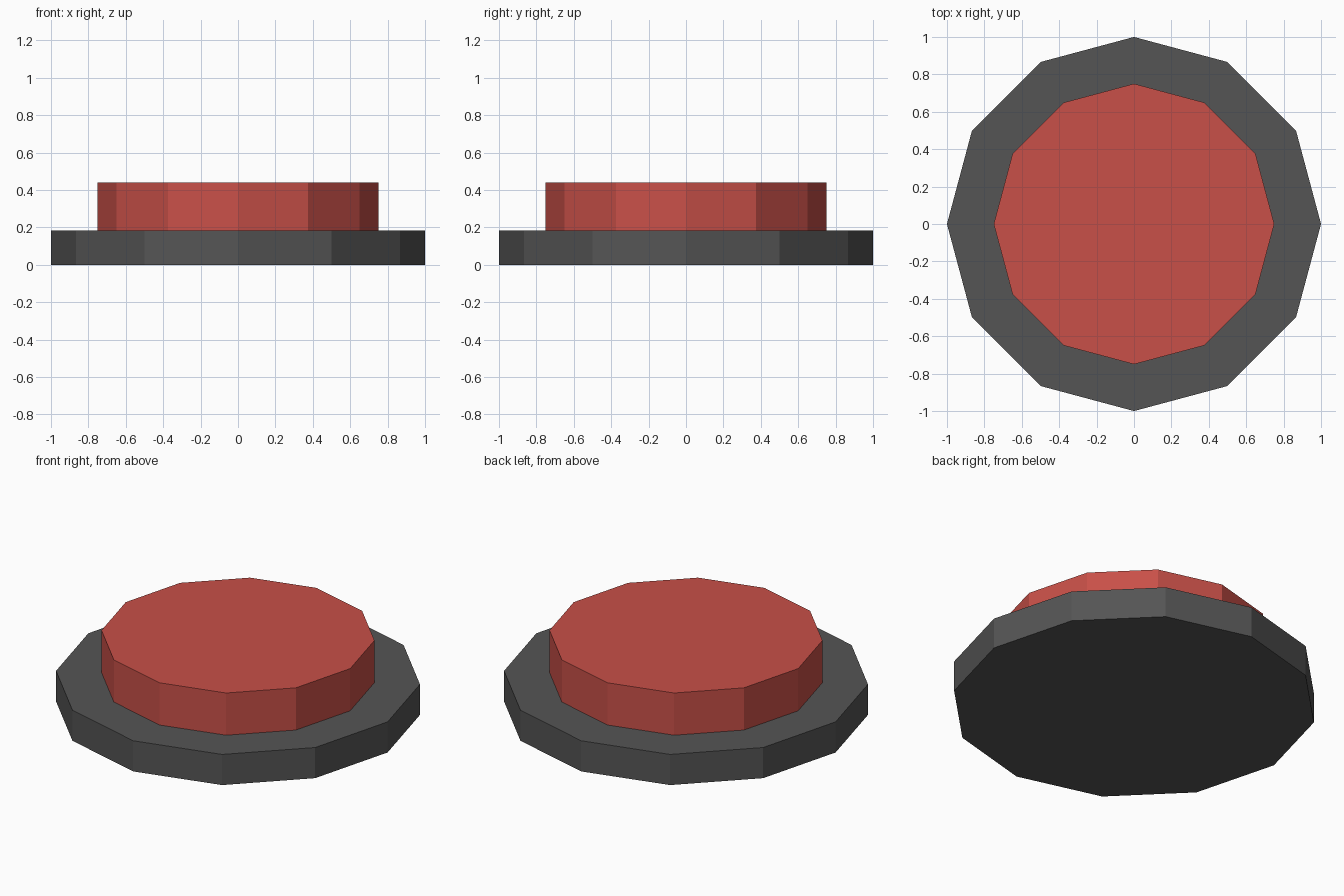
import bpy

if "Cube" in bpy.data.objects:
    bpy.data.objects.remove(bpy.data.objects["Cube"])

SIDES = 12


def make_material(name, color):
    mat = bpy.data.materials.new(name)
    mat.diffuse_color = color
    mat.use_nodes = True
    mat.node_tree.nodes["Principled BSDF"].inputs["Base Color"].default_value = mat.diffuse_color
    return mat


def disc(name, radius, z_bottom, z_top, mat):
    """Flat-shaded twelve-sided disc between two heights."""
    bpy.ops.mesh.primitive_cylinder_add(
        vertices=SIDES, radius=radius, depth=z_top - z_bottom,
        location=(0, 0, (z_bottom + z_top) / 2))
    obj = bpy.context.object
    obj.name = name
    obj.data.materials.append(mat)
    return obj


dark_grey = make_material("dark_grey", (0.09, 0.09, 0.09, 1))
red = make_material("red", (0.58, 0.08, 0.065, 1))

# Wide base plate
disc("button_base", 1.0, 0.0, 0.185, dark_grey)

# Raised red push cap
disc("button_cap", 0.75, 0.185, 0.44, red)
